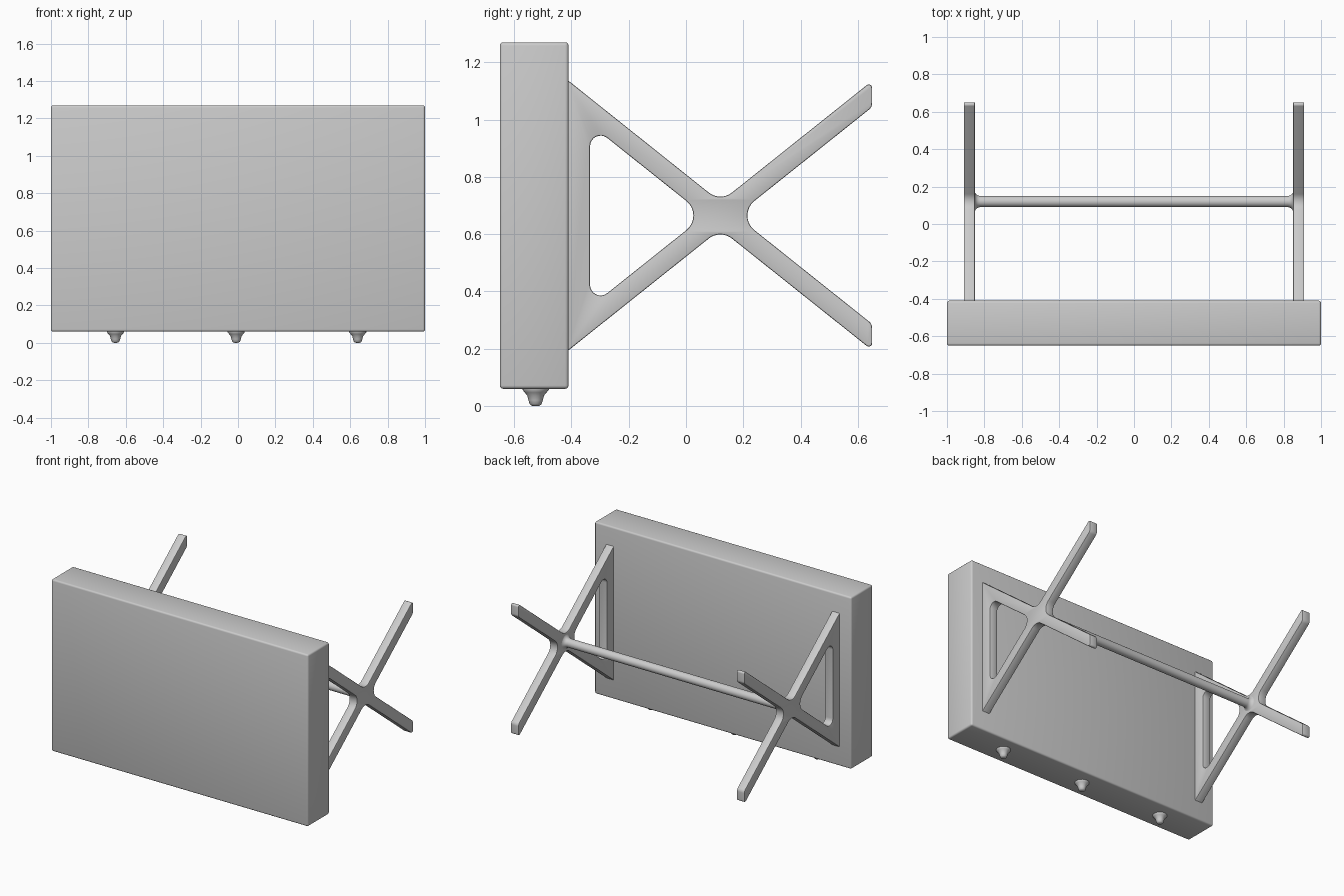
import bpy, bmesh, math
from mathutils import Vector

if "Cube" in bpy.data.objects:
    bpy.data.objects.remove(bpy.data.objects["Cube"])


def smooth(ob, angle=35):
    bpy.ops.object.select_all(action='DESELECT')
    ob.select_set(True)
    bpy.context.view_layer.objects.active = ob
    bpy.ops.object.shade_smooth_by_angle(angle=math.radians(angle))


def new_object(name, bm):
    me = bpy.data.meshes.new(name)
    bmesh.ops.recalc_face_normals(bm, faces=bm.faces)
    bm.to_mesh(me)
    bm.free()
    ob = bpy.data.objects.new(name, me)
    bpy.context.collection.objects.link(ob)
    return ob


def lathe(name, profile, steps=32):
    """Spin (radius, height) points round z."""
    bm = bmesh.new()
    vs = [bm.verts.new((r, 0, z)) for r, z in profile]
    es = [bm.edges.new(p) for p in zip(vs, vs[1:])]
    bmesh.ops.spin(bm, geom=vs + es, cent=(0, 0, 0), axis=(0, 0, 1),
                   angle=math.tau, steps=steps)
    bmesh.ops.remove_doubles(bm, verts=bm.verts, dist=1e-4)
    return new_object(name, bm)


def rounded(corners, n=8):
    """Round each (x, y, radius) corner of a closed outline."""
    out = []
    for i, (x, y, r) in enumerate(corners):
        p = Vector((x, y))
        if r == 0:
            out.append(p)
            continue
        a = (Vector(corners[i - 1][:2]) - p).normalized()
        b = (Vector(corners[(i + 1) % len(corners)][:2]) - p).normalized()
        half = a.angle(b) / 2
        c = p + (a + b).normalized() * r / math.sin(half)
        t = r / math.tan(half)
        u, v = p + a * t - c, p + b * t - c
        sweep = math.pi - 2 * half
        for k in range(n + 1):
            f = k / n
            w = (u * math.sin((1 - f) * sweep) + v * math.sin(f * sweep)) / math.sin(sweep)
            out.append(c + w)
    return out


# Main slab
bm = bmesh.new()
bmesh.ops.create_cube(bm, size=1)
bmesh.ops.scale(bm, vec=(2, 0.24, 1.21), verts=bm.verts)
bmesh.ops.bevel(bm, geom=bm.edges[:], offset=0.012, segments=3,
                profile=0.5, affect='EDGES')
slab = new_object("panel_box", bm)
slab.location = (0, -0.53, 0.665)
smooth(slab)

# Crossed side frames: outline in (y, z), mirrored about the hub height
CY, CZ, SLOPE = 0.12, 0.665, 0.797
outer = lambda y: 0.048 + SLOPE * abs(y - CY)
inner = lambda y: SLOPE * (abs(y - CY) - 0.055)
BACK, END, HOLE = -0.42, 0.65, -0.335
outline = [(BACK, CZ + outer(BACK), 0), (CY, CZ + outer(CY), 0.065),
           (END, CZ + outer(END), 0.012), (END, CZ + inner(END), 0.03),
           (CY + 0.055, CZ, 0.065),
           (END, CZ - inner(END), 0.03), (END, CZ - outer(END), 0.012),
           (CY, CZ - outer(CY), 0.065), (BACK, CZ - outer(BACK), 0)]
window = [(HOLE, CZ + inner(HOLE), 0.037), (CY - 0.055, CZ, 0.065),
          (HOLE, CZ - inner(HOLE), 0.037)]

for side, sx in (("left", -1), ("right", 1)):
    cu = bpy.data.curves.new("side_frame_" + side, 'CURVE')
    cu.dimensions = '2D'
    cu.fill_mode = 'BOTH'
    cu.extrude = 0.025
    cu.bevel_depth = 0.005
    cu.bevel_resolution = 1
    cu.offset = -0.005
    for loop in (outline, window):
        pts = rounded(loop)
        sp = cu.splines.new('POLY')
        sp.points.add(len(pts) - 1)
        for q, p in zip(sp.points, pts):
            q.co = (p.x, p.y, 0, 1)
        sp.use_cyclic_u = True
    frame = bpy.data.objects.new("side_frame_" + side, cu)
    bpy.context.collection.objects.link(frame)
    frame.rotation_euler = (math.pi / 2, 0, math.pi / 2)
    frame.location.x = 0.88 * sx
    bpy.ops.object.select_all(action='DESELECT')
    frame.select_set(True)
    bpy.context.view_layer.objects.active = frame
    bpy.ops.object.convert(target='MESH')
    bm = bmesh.new()
    bm.from_mesh(frame.data)
    bmesh.ops.remove_doubles(bm, verts=bm.verts, dist=1e-4)
    bmesh.ops.recalc_face_normals(bm, faces=bm.faces)
    bm.to_mesh(frame.data)
    bm.free()
    smooth(frame)

# Cross bar with flared ends running between the hubs
flare = [(0.03 + 0.03 * (1 - math.sin(a)), 0.852 - 0.03 * (1 - math.cos(a)))
         for a in (math.radians(15 * k) for k in range(7))]
half = [(0, 0.86), (0.06, 0.86)] + flare
bar = lathe("cross_bar", half + [(r, -z) for r, z in reversed(half)])
bar.rotation_euler.y = math.pi / 2
bar.location = (0, CY, CZ)
smooth(bar, 50)

# Three small peg feet
foot_profile = [(0, 0.07), (0.046, 0.07), (0.046, 0.057), (0.038, 0.047), (0.029, 0.036),
                (0.025, 0.02), (0.021, 0.007), (0.014, 0.001), (0, 0)]
for i, x in enumerate((-0.655, -0.01, 0.64)):
    foot = lathe("peg_foot_%d" % (i + 1), foot_profile, 20)
    foot.location = (x, -0.525, 0)
    smooth(foot, 50)
